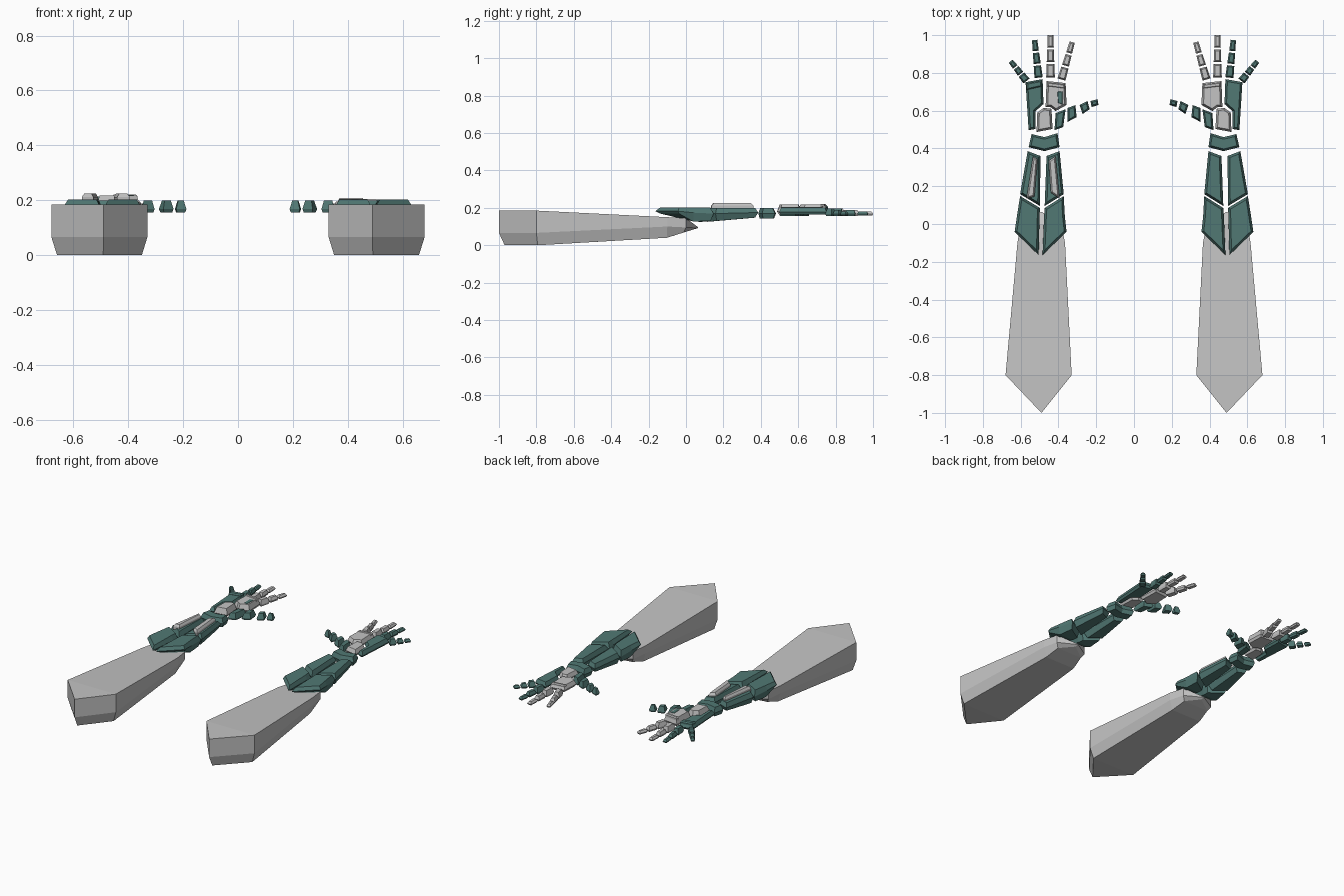
import bpy, bmesh
from mathutils import Vector

if "Cube" in bpy.data.objects:
    bpy.data.objects.remove(bpy.data.objects["Cube"])


def material(name, rgb):
    m = bpy.data.materials.new(name)
    m.diffuse_color = (*rgb, 1)
    m.use_nodes = True
    m.node_tree.nodes["Principled BSDF"].inputs["Base Color"].default_value = m.diffuse_color
    return m


GREY = material("light grey", (0.55, 0.55, 0.55))
TEAL = material("dark teal", (0.083, 0.19, 0.175))


def inset(pts, d):
    """Offset a counter-clockwise outline inwards by d with mitred corners."""
    out = []
    for i, p in enumerate(pts):
        a = (p - pts[i - 1]).normalized()
        b = (pts[(i + 1) % len(pts)] - p).normalized()
        na, nb = Vector((-a.y, a.x)), Vector((-b.y, b.x))
        out.append(p + (na + nb) * (d / (1 + na.dot(nb))))
    return out


def ramp(*keys):
    """Height as a piecewise linear function of y."""
    def f(y):
        if y <= keys[0][0]:
            return keys[0][1]
        for (y0, z0), (y1, z1) in zip(keys, keys[1:]):
            if y <= y1:
                return z0 + (z1 - z0) * (y - y0) / (y1 - y0)
        return keys[-1][1]
    return f


def plate(name, side, outline, zb, zm, zt, mat, top=0.011, bottom=0.008, folds=()):
    """Armour block: inset bottom, full-width middle, inset top."""
    pts = [Vector((x * side, y)) for x, y in outline]
    n = len(pts)
    area = sum(pts[i - 1].x * pts[i].y - pts[i].x * pts[i - 1].y for i in range(n))
    if area < 0:
        pts.reverse()
        folds = [(n - 1 - a, n - 1 - b) for a, b in folds]
    bm = bmesh.new()
    rings = []
    for d, z in ((bottom, zb), (0, zm), (top, zt)):
        ring = inset(pts, d) if d else pts
        rings.append([bm.verts.new((q.x, q.y, z(p.y) if callable(z) else z))
                      for p, q in zip(pts, ring)])
    for lo, hi in zip(rings, rings[1:]):
        for i in range(n):
            bm.faces.new((lo[i - 1], lo[i], hi[i], hi[i - 1]))
    bm.faces.new(rings[0][::-1])
    bm.faces.new(rings[2])
    for a, b in folds:
        for ring in (rings[0], rings[2]):
            bmesh.ops.connect_verts(bm, verts=[ring[a], ring[b]])
    bmesh.ops.recalc_face_normals(bm, faces=bm.faces)
    me = bpy.data.meshes.new(name)
    bm.to_mesh(me)
    bm.free()
    me.materials.append(mat)
    ob = bpy.data.objects.new(name, me)
    bpy.context.collection.objects.link(ob)
    return ob


def finger(name, side, start, end, w0, w1, mat):
    """Three tapering segments separated by small gaps."""
    a, b = Vector(start), Vector(end)
    d = (b - a).normalized()
    nrm = Vector((-d.y, d.x))
    for i, (t0, t1) in enumerate(((0, 0.32), (0.37, 0.66), (0.71, 1))):
        h0, h1 = (w0 + (w1 - w0) * t0) / 2, (w0 + (w1 - w0) * t1) / 2
        p, q = a.lerp(b, t0), a.lerp(b, t1)
        quad = [p + nrm * h0, p - nrm * h0, q - nrm * h1, q + nrm * h1]
        plate(f"{name}_segment_{i + 1}", side, quad, 0.155 + 0.002 * i,
              0.168, 0.196 - 0.008 * i, mat, 0.008, 0.004)


SLEEVE = [(0.68, -0.8), (0.49, -1), (0.33, -0.8), (0.365, -0.1), (0.385, 0),
          (0.49, 0.065), (0.60, 0), (0.617, -0.1)]
ELBOW_OUTER = [(0.603, 0.148), (0.498, 0.085), (0.5, 0.04), (0.505, -0.164),
               (0.632, -0.042), (0.62, 0.04)]
ELBOW_INNER = [(0.372, 0.148), (0.473, 0.085), (0.476, 0.04), (0.484, -0.164),
               (0.357, -0.042), (0.366, 0.04)]
FOREARM_OUTER = [(0.563, 0.386), (0.495, 0.36), (0.498, 0.095), (0.603, 0.158)]
FOREARM_INNER = [(0.463, 0.36), (0.394, 0.386), (0.372, 0.158), (0.473, 0.095)]
WRIST = [(0.542, 0.476), (0.474, 0.46), (0.405, 0.481), (0.394, 0.407),
         (0.474, 0.386), (0.558, 0.407)]
PALM_OUTER = [(0.574, 0.751), (0.484, 0.767), (0.479, 0.635), (0.521, 0.598),
              (0.521, 0.503), (0.558, 0.497)]
PALM_INNER = [(0.463, 0.757), (0.362, 0.746), (0.357, 0.63), (0.415, 0.598),
              (0.442, 0.619), (0.468, 0.619)]
PALM_HEEL = [(0.512, 0.59), (0.478, 0.615), (0.437, 0.61), (0.431, 0.503), (0.516, 0.487)]
THUMB = [[(0.415, 0.587), (0.362, 0.608), (0.375, 0.513), (0.421, 0.497)],
         [(0.352, 0.614), (0.31, 0.63), (0.304, 0.566), (0.352, 0.54)],
         [(0.288, 0.63), (0.246, 0.651), (0.235, 0.608), (0.272, 0.582)],
         [(0.23, 0.651), (0.193, 0.661), (0.188, 0.63), (0.225, 0.619)]]

bracer_bottom = ramp((-0.04, 0.17), (0.05, 0.122), (0.39, 0.148))
bracer_middle = ramp((-0.04, 0.182), (0.1, 0.168), (0.39, 0.175))

for label, s in (("left", -1), ("right", 1)):
    raised = 0.012 if s < 0 else 0.0

    # Upper arm sleeve with pointed ends
    plate(f"{label}_sleeve", s, SLEEVE,
          ramp((-0.8, 0.0), (-0.1, 0.04), (0, 0.068), (0.065, 0.088)),
          ramp((-0.8, 0.066), (-0.1, 0.1), (0.065, 0.092)),
          ramp((-0.8, 0.185), (0, 0.145), (0.065, 0.096)),
          GREY, 0, 0.02, [(0, 2), (3, 7), (4, 6)])

    # Forearm armour in two halves
    for part, elbow, arm in (("outer", ELBOW_OUTER, FOREARM_OUTER),
                             ("inner", ELBOW_INNER, FOREARM_INNER)):
        plate(f"{label}_elbow_plate_{part}", s, elbow, bracer_bottom,
              bracer_middle, 0.203, TEAL, 0.012, 0.01, [(2, 5)])
        plate(f"{label}_forearm_plate_{part}", s, arm, bracer_bottom,
              bracer_middle, 0.2, TEAL, 0.012, 0.012)

    # Wrist and palm blocks
    plate(f"{label}_wrist", s, WRIST, 0.143, 0.17, 0.2, TEAL, folds=[(1, 4)])
    plate(f"{label}_palm_outer", s, PALM_OUTER, 0.165, 0.178, 0.203, TEAL)
    plate(f"{label}_palm_inner", s, PALM_INNER, 0.165, 0.18, 0.205 + raised, GREY)
    plate(f"{label}_palm_heel", s, PALM_HEEL, 0.165, 0.18, 0.205 + raised, GREY)
    plate(f"{label}_knuckle_inner", s,
          [(0.457, 0.75), (0.368, 0.74), (0.366, 0.716), (0.459, 0.728)],
          0.195, 0.202 + raised, 0.209 + raised, GREY, 0.005, 0)

    # Thumb and fingers
    for i, seg in enumerate(THUMB):
        plate(f"{label}_thumb_{i + 1}", s, seg, 0.156, 0.168, 0.2, TEAL, 0.009, 0.004)
    finger(f"{label}_index", s, (0.384, 0.765), (0.327, 0.963), 0.044, 0.028, GREY)
    finger(f"{label}_middle", s, (0.442, 0.775), (0.442, 1.0), 0.046, 0.03, GREY)
    finger(f"{label}_ring", s, (0.505, 0.775), (0.526, 0.974), 0.044, 0.028, TEAL)
    finger(f"{label}_pinky", s, (0.569, 0.757), (0.653, 0.862), 0.042, 0.026, TEAL)

# Raised extras found on the left arm only
plate("forearm_panel_outer", -1, [(0.535, 0.358), (0.51, 0.343), (0.527, 0.145), (0.569, 0.135)],
      0.19, 0.212, 0.225, GREY, 0.008, 0)
plate("forearm_panel_inner", -1, [(0.452, 0.335), (0.415, 0.36), (0.394, 0.135), (0.44, 0.165)],
      0.19, 0.212, 0.225, GREY, 0.008, 0)
plate("knuckle_outer", -1, [(0.568, 0.746), (0.49, 0.76), (0.489, 0.728), (0.568, 0.71)],
      0.195, 0.205, 0.213, TEAL, 0.006, 0)
plate("palm_mark", -1, [(0.405, 0.7), (0.378, 0.703), (0.378, 0.632), (0.402, 0.642)],
      0.214, 0.217, 0.219, TEAL, 0.002, 0)
